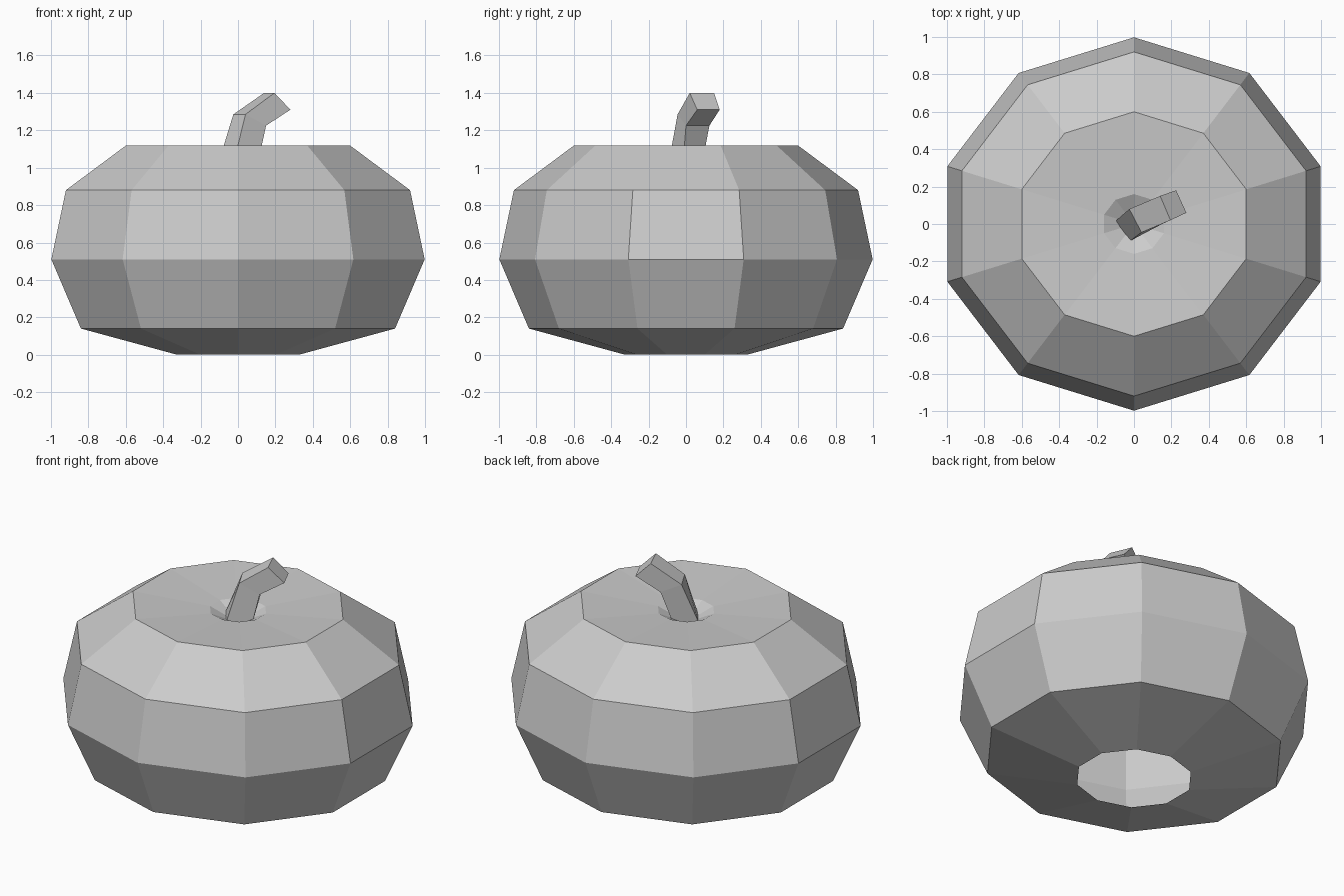
import bpy, math

if "Cube" in bpy.data.objects:
    bpy.data.objects.remove(bpy.data.objects["Cube"])

grey = bpy.data.materials.new("light grey")
grey.diffuse_color = (0.6, 0.6, 0.6, 1)
grey.use_nodes = True
grey.node_tree.nodes["Principled BSDF"].inputs["Base Color"].default_value = grey.diffuse_color


def loft(name, rings, start=None, end=None):
    """Skin a list of equal rings; start/end are 'cap', a pole point, or None."""
    n = len(rings[0])
    verts = [p for ring in rings for p in ring]
    faces = [(i * n + j, i * n + (j + 1) % n, (i + 1) * n + (j + 1) % n, (i + 1) * n + j)
             for i in range(len(rings) - 1) for j in range(n)]
    last = (len(rings) - 1) * n
    if start == "cap":
        faces.append(tuple(reversed(range(n))))
    if end == "cap":
        faces.append(tuple(range(last, last + n)))
    elif end:
        verts.append(end)
        faces += [(last + j, last + (j + 1) % n, len(verts) - 1) for j in range(n)]
    mesh = bpy.data.meshes.new(name)
    mesh.from_pydata(verts, [], faces)
    mesh.materials.append(grey)
    obj = bpy.data.objects.new(name, mesh)
    bpy.context.collection.objects.link(obj)
    return obj


# Ten-sided squat body: open underneath, dented at the top
SIDES = 10
profile = [(0.325, 0.0), (0.84, 0.14), (0.998, 0.51),
           (0.92, 0.88), (0.60, 1.118), (0.16, 1.09)]
stretch = 1 / math.cos(math.radians(18))
angles = [math.radians(90 + 360 * k / SIDES) for k in range(SIDES)]
loft("pumpkin_body",
     [[(r * stretch * math.cos(a), r * math.sin(a), z) for a in angles] for r, z in profile],
     end=(0, 0, 1.01))

# Bent four-sided stem: base, bend and tip sections
loft("stem", [
    [(-0.10, 0.015, 1.04), (-0.02, -0.09, 1.04), (0.11, -0.015, 1.04), (0.03, 0.09, 1.04)],
    [(-0.025, 0.08, 1.285), (0.04, -0.045, 1.285), (0.15, 0.0, 1.225), (0.09, 0.125, 1.225)],
    [(0.14, 0.15, 1.40), (0.195, 0.02, 1.40), (0.28, 0.06, 1.31), (0.225, 0.18, 1.31)],
], start="cap", end="cap")
